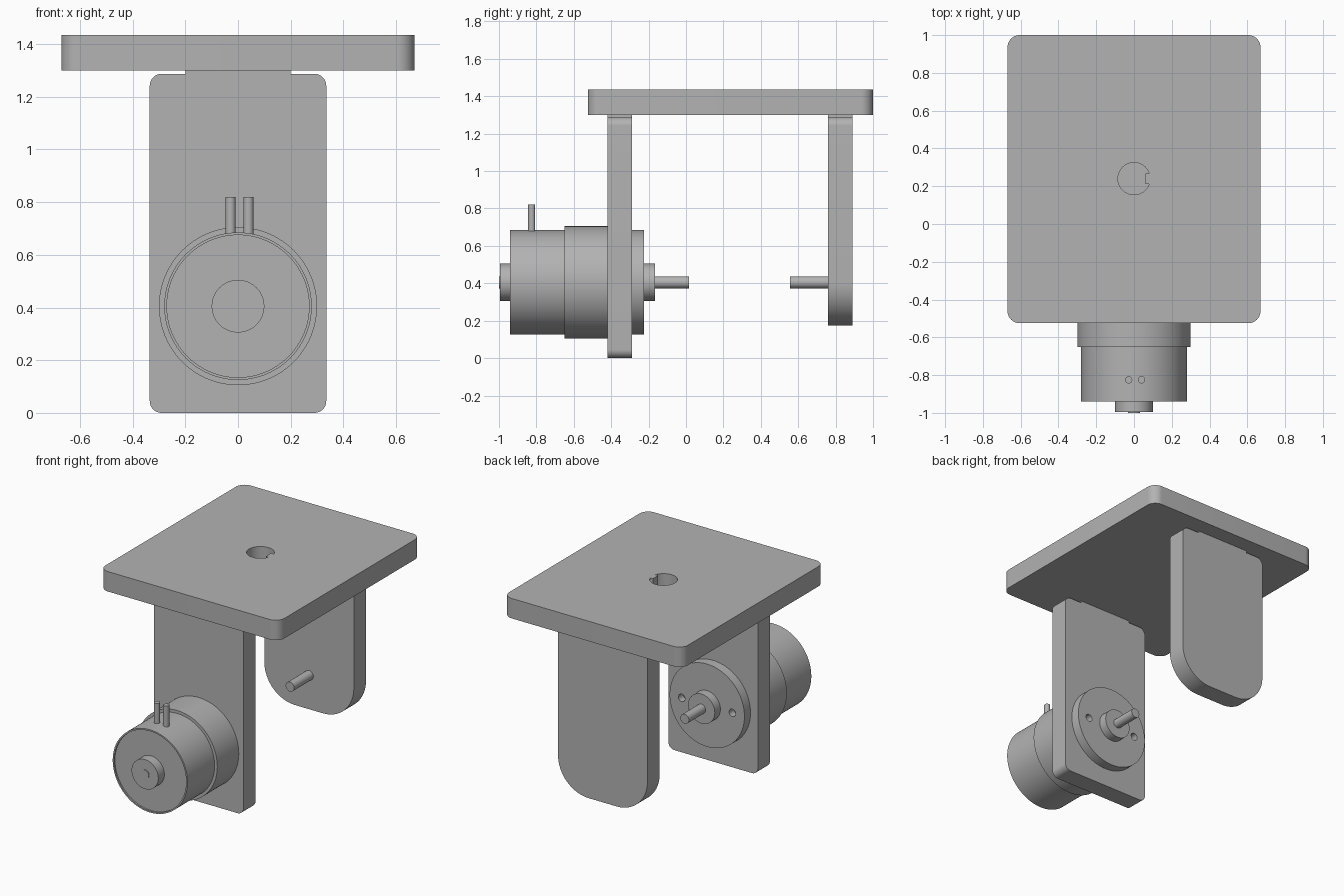
import bpy, bmesh, math
from mathutils import Matrix, Vector

cube = bpy.data.objects.get("Cube")
if cube:
    bpy.data.objects.remove(cube, do_unlink=True)

grey = bpy.data.materials.new("plain_grey")
grey.use_nodes = True
grey.diffuse_color = (0.45, 0.45, 0.45, 1)
grey.node_tree.nodes["Principled BSDF"].inputs["Base Color"].default_value = grey.diffuse_color

AXIS_Z = 0.405  # height of the motor axis


def finish(name, bm):
    bmesh.ops.recalc_face_normals(bm, faces=bm.faces)
    mesh = bpy.data.meshes.new(name)
    bm.to_mesh(mesh)
    bm.free()
    mesh.materials.append(grey)
    ob = bpy.data.objects.new(name, mesh)
    bpy.context.collection.objects.link(ob)
    smooth(ob)
    return ob


def smooth(ob):
    bpy.ops.object.select_all(action='DESELECT')
    ob.select_set(True)
    bpy.context.view_layer.objects.active = ob
    bpy.ops.object.shade_smooth_by_angle(angle=math.radians(30))


def fillet(corners, steps=12):
    """Outline from (x, y, radius) corners, with square corners rounded."""
    pts = []
    for i, (x, y, r) in enumerate(corners):
        c = Vector((x, y))
        if not r:
            pts.append(c)
            continue
        a = (Vector(corners[i - 1][:2]) - c).normalized() * r
        b = (Vector(corners[(i + 1) % len(corners)][:2]) - c).normalized() * r
        for k in range(steps + 1):
            t = math.pi / 2 * k / steps
            pts.append(c + a * (1 - math.sin(t)) + b * (1 - math.cos(t)))
    return pts


def extrude(name, pts, lo, hi, upright=False):
    """Extrude an outline along z, or along y when upright."""
    bm = bmesh.new()
    place = (lambda p: (p.x, lo, p.y)) if upright else (lambda p: (p.x, p.y, lo))
    face = bm.faces.new([bm.verts.new(place(p)) for p in pts])
    ext = bmesh.ops.extrude_face_region(bm, geom=[face])
    verts = [g for g in ext["geom"] if isinstance(g, bmesh.types.BMVert)]
    move = (0, hi - lo, 0) if upright else (0, 0, hi - lo)
    bmesh.ops.translate(bm, vec=move, verts=verts)
    return finish(name, bm)


def lathe(name, profile, x=0, sides=96):
    """Turn a (y, radius) profile around the motor axis."""
    bm = bmesh.new()
    verts = [bm.verts.new((x + r, y, AXIS_Z)) for y, r in profile]
    edges = [bm.edges.new(pair) for pair in zip(verts, verts[1:])]
    bmesh.ops.spin(bm, geom=verts + edges, cent=(x, 0, AXIS_Z), axis=(0, 1, 0),
                   angle=math.tau, steps=sides)
    bmesh.ops.remove_doubles(bm, verts=bm.verts, dist=0.0001)
    return finish(name, bm)


def rod(name, y0, y1, r, x=0, sides=64):
    return lathe(name, [(y0, 0), (y0, r), (y1, r), (y1, 0)], x, sides)


def cut(ob, cutter):
    mod = ob.modifiers.new("cut", 'BOOLEAN')
    mod.operation, mod.solver, mod.object = 'DIFFERENCE', 'EXACT', cutter
    bpy.context.view_layer.objects.active = ob
    bpy.ops.object.modifier_apply(modifier=mod.name)
    bpy.data.objects.remove(cutter, do_unlink=True)
    smooth(ob)


# Top plate with a keyed blind hole
W, R = 0.67, 0.065
plate = extrude("top_plate", fillet([(-W, -0.525, R), (W, -0.525, R), (W, 1, R), (-W, 1, R)]), 1.30, 1.435)
hole_r, key = 0.085, 0.028
start = math.asin(key / hole_r)
angles = [start + (math.tau - 2 * start) * k / 60 for k in range(61)]
ring = [Vector((hole_r * math.cos(a), 0.24 + hole_r * math.sin(a))) for a in angles]
ring += [Vector((0.06, 0.24 - key)), Vector((0.06, 0.24 + key))]
cut(plate, extrude("hole_cutter", ring, 1.335, 1.5))


# Two legs, each with a locating tab under the plate
def leg(name, y0, y1, bottom, bottom_r):
    w, tab, shoulder, top, r = 0.335, 0.2, 1.287, 1.302, 0.045
    half = [(w, bottom, bottom_r), (w, shoulder, r), (tab, shoulder, 0), (tab, top, 0)]
    other = [(-x, z, rad) for x, z, rad in reversed(half)]
    return extrude(name, fillet(half + other, 16), y0, y1, True)


leg("motor_leg", -0.42, -0.29, 0, 0.045)
leg("pivot_leg", 0.76, 0.89, 0.175, 0.23)
rod("pivot_pin", 0.555, 0.78, 0.032)

# Motor can with a thin raised rim on its end
lathe("motor_can", [(-0.93, 0), (-0.93, 0.27), (-0.94, 0.27), (-0.94, 0.28), (-0.64, 0.28), (-0.64, 0)])
rod("motor_end_boss", -0.995, -0.92, 0.1)
rod("motor_end_stub", -1.0, -0.98, 0.032)
rod("gearbox", -0.65, -0.31, 0.3, sides=96)

# Mounting disc with two blind screw holes
disc = rod("mounting_disc", -0.33, -0.225, 0.28, sides=96)
for x in (-0.19, 0.19):
    cut(disc, rod("screw_cutter", -0.275, -0.2, 0.025, x, 32))
rod("output_boss", -0.24, -0.165, 0.1)
rod("output_shaft", -0.18, 0.015, 0.032)

# Electrical terminals
for side, x in (("right", -0.028), ("left", 0.04)):
    bm = bmesh.new()
    bmesh.ops.create_cone(bm, cap_ends=True, segments=32, radius1=0.019, radius2=0.019,
                          depth=0.16, matrix=Matrix.Translation((x, -0.825, 0.74)))
    finish("terminal_" + side, bm)
